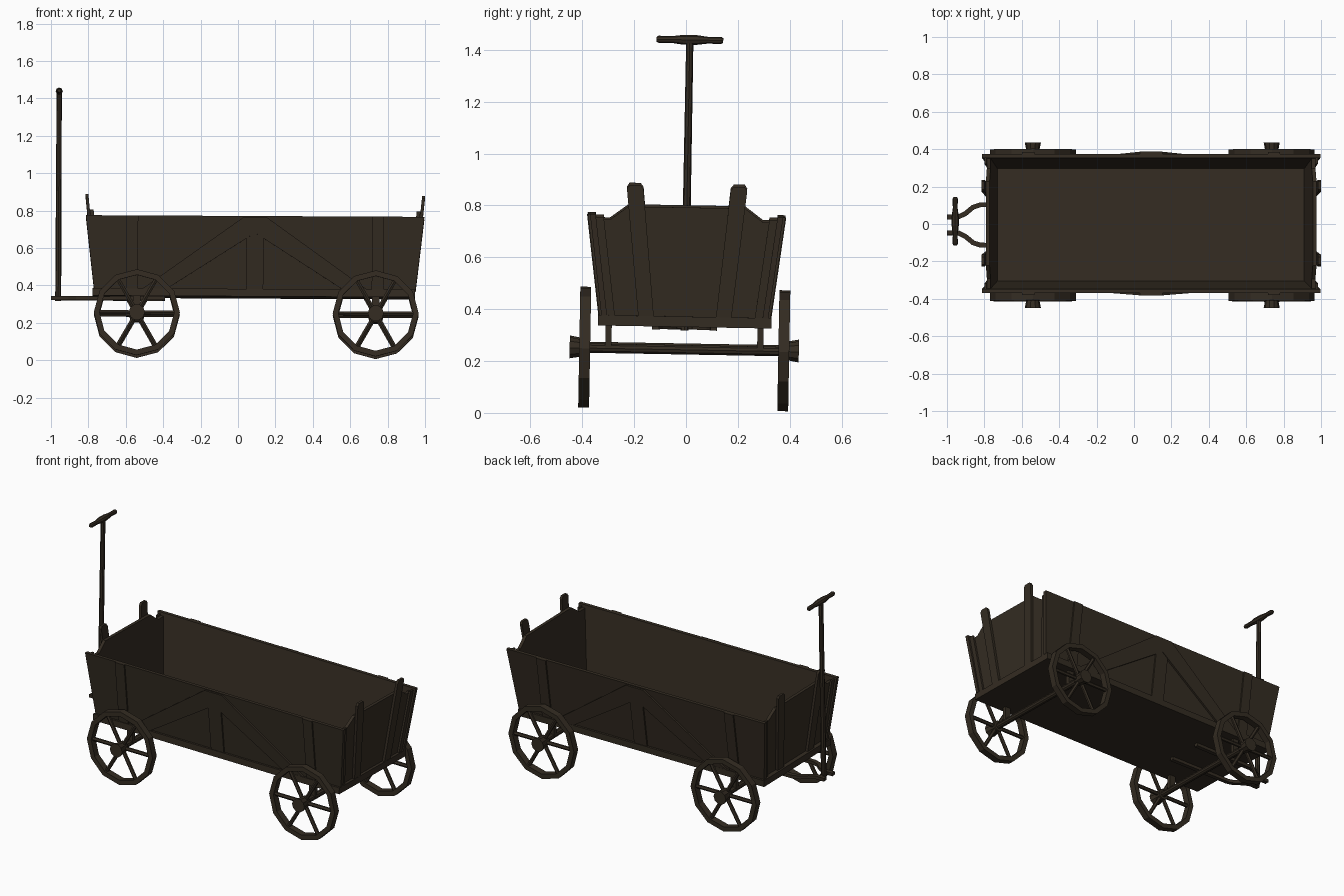
import bpy, bmesh, math
from mathutils import Matrix, Vector

if "Cube" in bpy.data.objects:
    bpy.data.objects.remove(bpy.data.objects["Cube"], do_unlink=True)

wood = bpy.data.materials.new("dark_wood")
wood.use_nodes = True
COLOUR = (0.034, 0.025, 0.016, 1)
wood.diffuse_color = COLOUR
bsdf = wood.node_tree.nodes["Principled BSDF"]
bsdf.inputs["Base Color"].default_value = COLOUR
bsdf.inputs["Roughness"].default_value = 0.9

CX = 0.09                    # middle of the wagon body along x
FLOOR, RIM = 0.375, 0.765    # inside floor and wall top heights
AXLE_Z, WHEEL_Y = 0.247, 0.384

# the whole wagon leans slightly
LEAN = (Matrix.Translation((0, -0.004, 0.4)) @ Matrix.Rotation(-0.018, 4, 'X')
        @ Matrix.Rotation(0.005, 4, 'Y') @ Matrix.Translation((0, 0, -0.4)))


def finish(name, bm):
    bmesh.ops.recalc_face_normals(bm, faces=bm.faces)
    bm.transform(LEAN)
    mesh = bpy.data.meshes.new(name)
    bm.to_mesh(mesh)
    bm.free()
    mesh.materials.append(wood)
    obj = bpy.data.objects.new(name, mesh)
    bpy.context.collection.objects.link(obj)
    return obj


def loft(bm, rings, closed=False):
    """Skin a list of point rings, capping the ends unless closed."""
    rows = [[bm.verts.new(p) for p in ring] for ring in rings]
    pairs = list(zip(rows, rows[1:]))
    if closed:
        pairs.append((rows[-1], rows[0]))
    else:
        bm.faces.new(rows[0])
        bm.faces.new(rows[-1])
    for a, b in pairs:
        for i in range(len(a)):
            j = (i + 1) % len(a)
            bm.faces.new((a[i], a[j], b[j], b[i]))


def box(bm, centre, size):
    bmesh.ops.create_cube(bm, size=1, matrix=Matrix.Translation(centre) @ Matrix.Diagonal((*size, 1)))


def lathe(bm, x, z, profile, sides):
    """Turned shape along y; profile holds (y, radius)."""
    loft(bm, [[(x + r * math.cos(math.tau * i / sides), y, z + r * math.sin(math.tau * i / sides))
               for i in range(sides)] for y, r in profile])


def side_y(z):
    return 0.322 + 0.13 * (z - FLOOR)


def end_u(z):
    return 0.84 + 0.104 * (z - FLOOR)


def side_plate(name, pts, sign, low, high):
    """Board lying on the sloping long wall; pts are (u, z)."""
    bm = bmesh.new()
    loft(bm, [[(CX + u, sign * (side_y(z) + d), z) for u, z in pts] for d in (low, high)])
    finish(name, bm)


def end_plate(name, pts, sign, low, high):
    """Board lying on the sloping end wall; pts are (y, z)."""
    bm = bmesh.new()
    loft(bm, [[(CX + sign * (end_u(z) + d), y, z) for y, z in pts] for d in (low, high)])
    finish(name, bm)


def flip(pts):
    return [(-a, b) for a, b in pts]


# floor
bm = bmesh.new()
box(bm, (CX - 0.005, 0, 0.356), (1.725, 0.67, 0.04))
finish("floor", bm)

# long walls with battens and braces
wall = [(-0.86, FLOOR), (0.86, FLOOR), (0.905, RIM), (-0.905, RIM)]
batten = [(0.625, FLOOR), (0.69, FLOOR), (0.69, RIM), (0.625, RIM)]
brace = [(0, RIM - 0.005), (0.06, RIM - 0.005), (0.60, FLOOR), (0.47, FLOOR), (0, 0.675)]
post = [(-0.045, FLOOR), (0.045, FLOOR), (0.045, 0.646), (0, 0.675), (-0.045, 0.646)]
for label, s in (("left", 1), ("right", -1)):
    # seen from the front the wagon's right-hand long wall is the near one
    tag = "back" if s > 0 else "front"
    side_plate(tag + "_long_wall", wall, s, -0.022, 0)
    side_plate(tag + "_centre_post", post, s, 0, 0.009)
    for n, f in (("a", lambda p: p), ("b", flip)):
        side_plate(f"{tag}_batten_{n}", f(batten), s, 0, 0.009)
        side_plate(f"{tag}_brace_{n}", f(brace), s, 0, 0.012)

# end walls with edge strips and tall stakes
half = [(side_y(FLOOR) - 0.02, FLOOR), (side_y(0.745) - 0.02, 0.745), (0.295, 0.745), (0.225, 0.797)]
end_wall = half + flip(half)[::-1]
strip = [(side_y(z) - d, z) for z, d in ((FLOOR, 0.052), (FLOOR, 0.02), (0.755, 0.02), (0.755, 0.052))]
stake = [(0.12, FLOOR), (0.18, FLOOR), (0.232, 0.865), (0.222, 0.88), (0.18, 0.88), (0.168, 0.865)]
for tag, s in (("left", 1), ("right", -1)):
    end_plate(tag + "_end_wall", end_wall, s, -0.02, 0)
    for n, f in (("a", lambda p: p), ("b", flip)):
        end_plate(f"{tag}_edge_strip_{n}", f(strip), s, 0, 0.012)
        end_plate(f"{tag}_stake_{n}", f(stake), s, 0, 0.016)

# axles, brackets and wheels
RIM_SECTION = ((0.23, -0.021), (0.23, 0.021), (0.2, 0.021), (0.2, -0.021))
for tag, x in (("left", 0.737), ("right", -0.54)):
    bm = bmesh.new()
    lathe(bm, x, AXLE_Z, [(-0.4, 0.019), (0.4, 0.019)], 10)
    finish(tag + "_axle", bm)
    for end, s in (("back", 1), ("front", -1)):
        bm = bmesh.new()
        box(bm, (x, s * 0.293, 0.295), (0.04, 0.024, 0.09))
        finish(f"{tag}_{end}_bracket", bm)

        bm = bmesh.new()
        y = s * WHEEL_Y
        loft(bm, [[(x + r * math.cos(math.tau * i / 12), y + d, AXLE_Z + r * math.sin(math.tau * i / 12))
                   for r, d in RIM_SECTION] for i in range(12)], closed=True)
        finish(f"{tag}_{end}_wheel_rim", bm)

        bm = bmesh.new()
        for i in range(6):
            turn = (Matrix.Translation((x, y, AXLE_Z)) @ Matrix.Rotation(math.tau * i / 6, 4, 'Y')
                    @ Matrix.Translation((0.11, 0, 0)) @ Matrix.Rotation(math.pi / 2, 4, 'Y'))
            bmesh.ops.create_cone(bm, cap_ends=True, segments=6, radius1=0.012, radius2=0.012,
                                  depth=0.195, matrix=turn)
        finish(f"{tag}_{end}_wheel_spokes", bm)

        bm = bmesh.new()
        lathe(bm, x, AXLE_Z, [(s * 0.365, 0.034), (s * 0.405, 0.036), (s * 0.442, 0.043)], 10)
        finish(f"{tag}_{end}_hub", bm)

# pull fork: two bent arms running under the floor
path = [(-1.0, 0.042), (-0.94, 0.042), (-0.9, 0.062), (-0.86, 0.095), (-0.82, 0.108), (-0.39, 0.112)]
for tag, s in (("back", 1), ("front", -1)):
    bm = bmesh.new()
    rings = []
    for i, (x, y) in enumerate(path):
        a, b = Vector(path[max(i - 1, 0)]), Vector(path[min(i + 1, len(path) - 1)])
        d = (b - a).normalized() * 0.013
        rings.append([(x - k * d.y, s * (y + k * d.x), z)
                      for k, z in ((-1, 0.317), (1, 0.317), (1, 0.337), (-1, 0.337))])
    loft(bm, rings)
    finish(tag + "_fork_arm", bm)

# pivot pin, pole and grip
bm = bmesh.new()
lathe(bm, -0.962, 0.327, [(-0.05, 0.01), (0.05, 0.01)], 8)
finish("pivot_pin", bm)
bm = bmesh.new()
bmesh.ops.create_cone(bm, cap_ends=True, segments=8, radius1=0.016, radius2=0.014, depth=1.12,
                      matrix=Matrix.Translation((-0.961, 0, 0.873)))
finish("pole", bm)
bm = bmesh.new()
lathe(bm, -0.961, 1.434, [(-0.129, 0.009), (-0.12, 0.014), (-0.07, 0.013), (-0.025, 0.019),
                          (0.025, 0.019), (0.07, 0.013), (0.12, 0.014), (0.129, 0.009)], 8)
finish("grip", bm)
